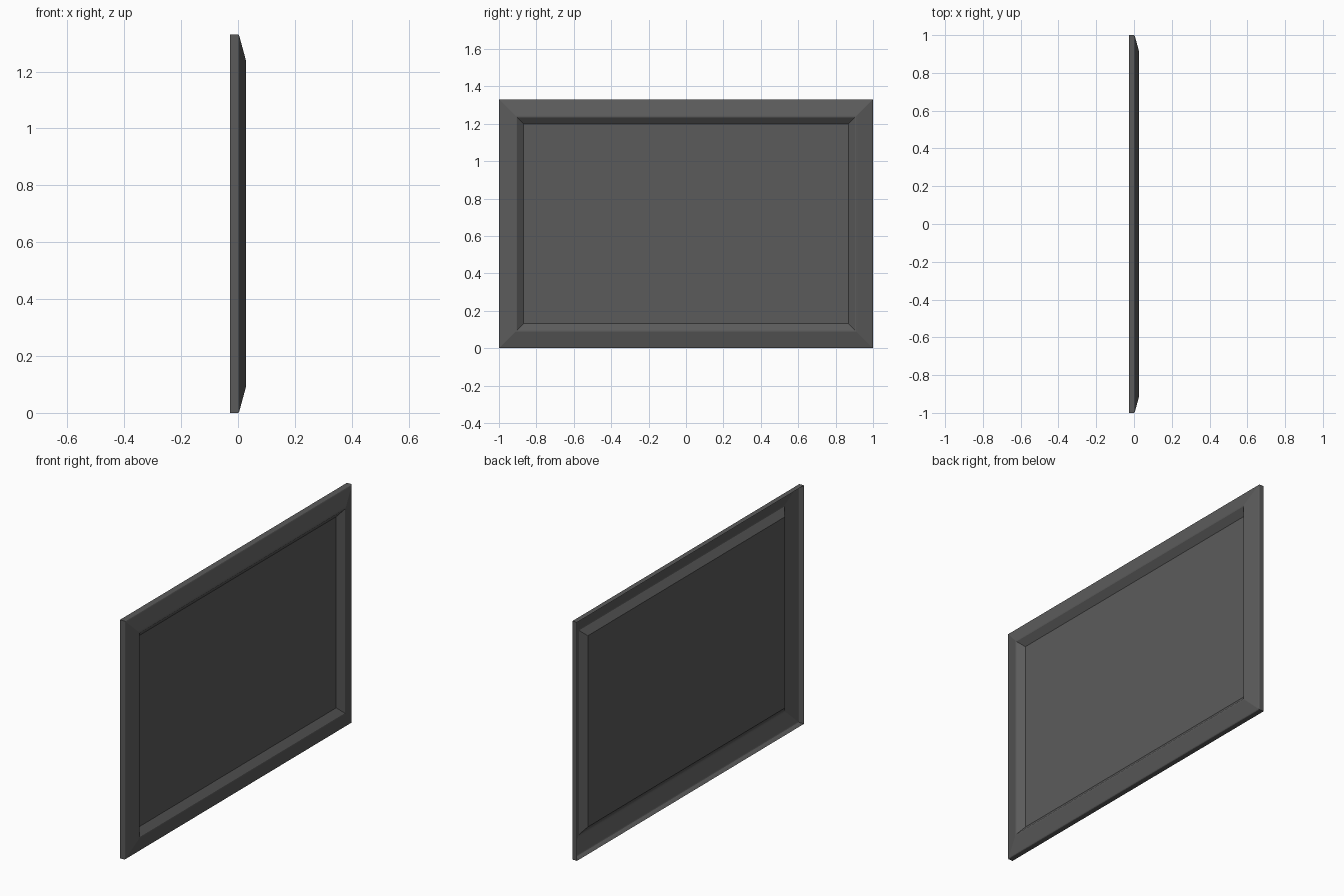
import bpy
import bmesh

cube = bpy.data.objects.get("Cube")
if cube:
    bpy.data.objects.remove(cube, do_unlink=True)

WIDTH, HEIGHT = 2.0, 1.33

grey = bpy.data.materials.new("dark_grey")
grey.use_nodes = True
COLOUR = (0.105, 0.105, 0.105, 1)
grey.diffuse_color = COLOUR
grey.node_tree.nodes["Principled BSDF"].inputs["Base Color"].default_value = COLOUR


def ring(bm, x, inset):
    """Rectangle of vertices at depth x, inset from the outer edge."""
    y, low, high = WIDTH / 2 - inset, inset, HEIGHT - inset
    corners = ((-y, low), (y, low), (y, high), (-y, high))
    return [bm.verts.new((x, cy, cz)) for cy, cz in corners]


def moulded_part(name, profile, filled=False):
    """Mitred sheet swept round the rectangle from (depth, inset) steps."""
    bm = bmesh.new()
    rings = [ring(bm, x, inset) for x, inset in profile]
    for outer, inner in zip(rings, rings[1:]):
        for i in range(4):
            j = (i + 1) % 4
            bm.faces.new((outer[i], outer[j], inner[j], inner[i]))
    if filled:
        bm.faces.new(rings[-1])
    mesh = bpy.data.meshes.new(name)
    bm.to_mesh(mesh)
    bm.free()
    mesh.materials.append(grey)
    obj = bpy.data.objects.new(name, mesh)
    bpy.context.collection.objects.link(obj)
    return obj


# Hollow-backed frame: rim, softened edge, long slope, narrow crest, inner slope
moulded_part("frame", [
    (-0.0275, 0), (0.0, 0), (0.003, 0.002), (0.005, 0.007),
    (0.026, 0.084), (0.0275, 0.09), (0.0265, 0.096), (-0.002, 0.132),
])

# Flat sheet set into the frame
moulded_part("centre_panel", [(-0.002, 0.132)], filled=True)
